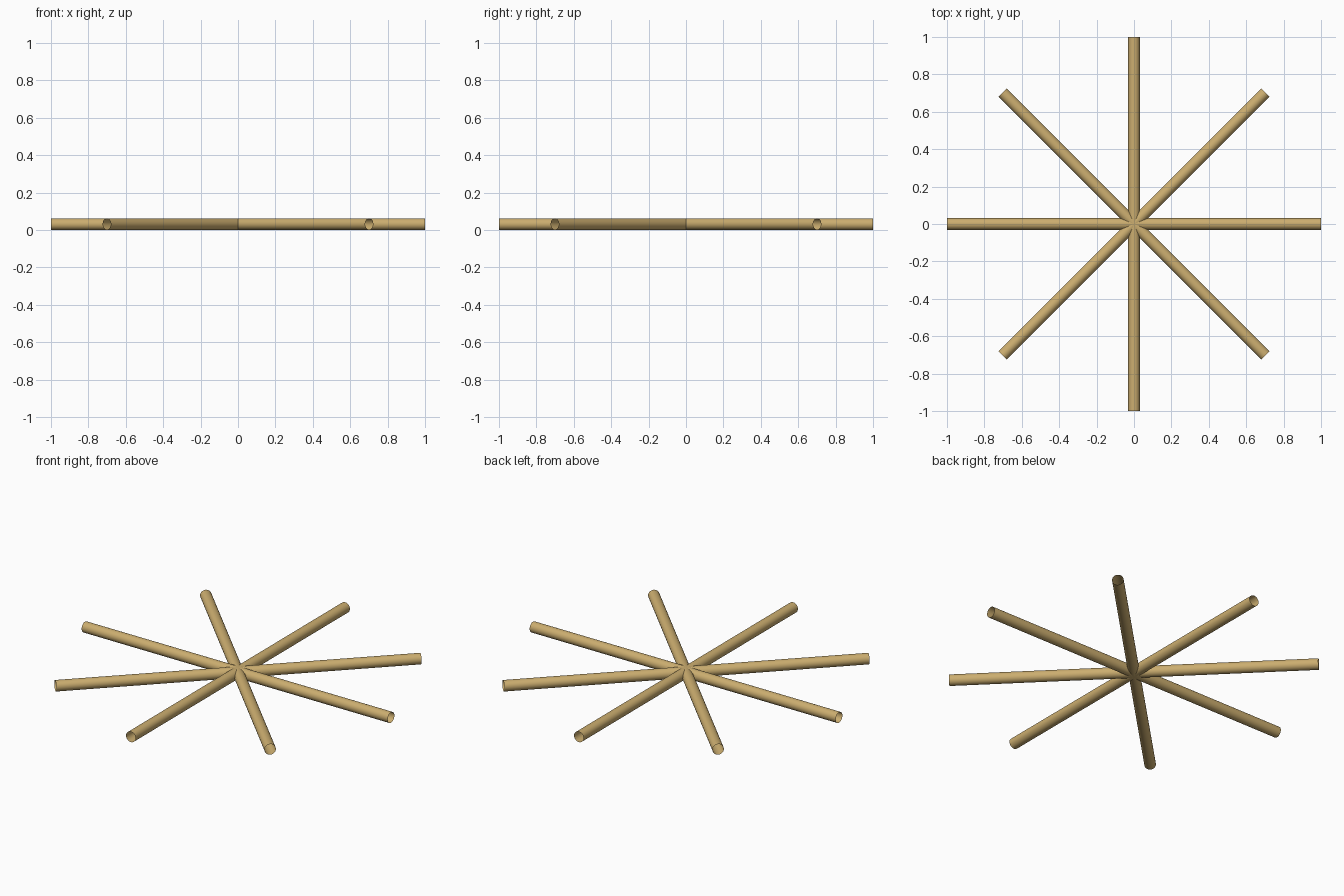
import bpy, bmesh, math
from mathutils import Matrix

if "Cube" in bpy.data.objects:
    bpy.data.objects.remove(bpy.data.objects["Cube"])

RADIUS = 0.031
SIDES = 32

tan = bpy.data.materials.new("tan_wood")
tan.diffuse_color = (0.60, 0.42, 0.16, 1)
tan.use_nodes = True
tan.node_tree.nodes["Principled BSDF"].inputs["Base Color"].default_value = tan.diffuse_color


def add_tube(name, length, angle):
    """Open-ended thin tube lying through the centre, turned about z."""
    bm = bmesh.new()
    bmesh.ops.create_cone(bm, cap_ends=False, segments=SIDES, radius1=RADIUS,
                          radius2=RADIUS, depth=length)
    bm.transform(Matrix.Translation((0, 0, RADIUS))
                 @ Matrix.Rotation(angle, 4, 'Z')
                 @ Matrix.Rotation(math.pi / 2, 4, 'Y'))
    for f in bm.faces:
        f.smooth = True
    mesh = bpy.data.meshes.new(name)
    bm.to_mesh(mesh)
    bm.free()
    mesh.materials.append(tan)
    bpy.context.collection.objects.link(bpy.data.objects.new(name, mesh))


# Four crossing tubes make the eight-armed star
for i, name in enumerate(("side_to_side_tube", "rising_diagonal_tube",
                          "front_to_back_tube", "falling_diagonal_tube")):
    add_tube(name, 2.0 if i % 2 == 0 else 1.985, i * math.pi / 4)
